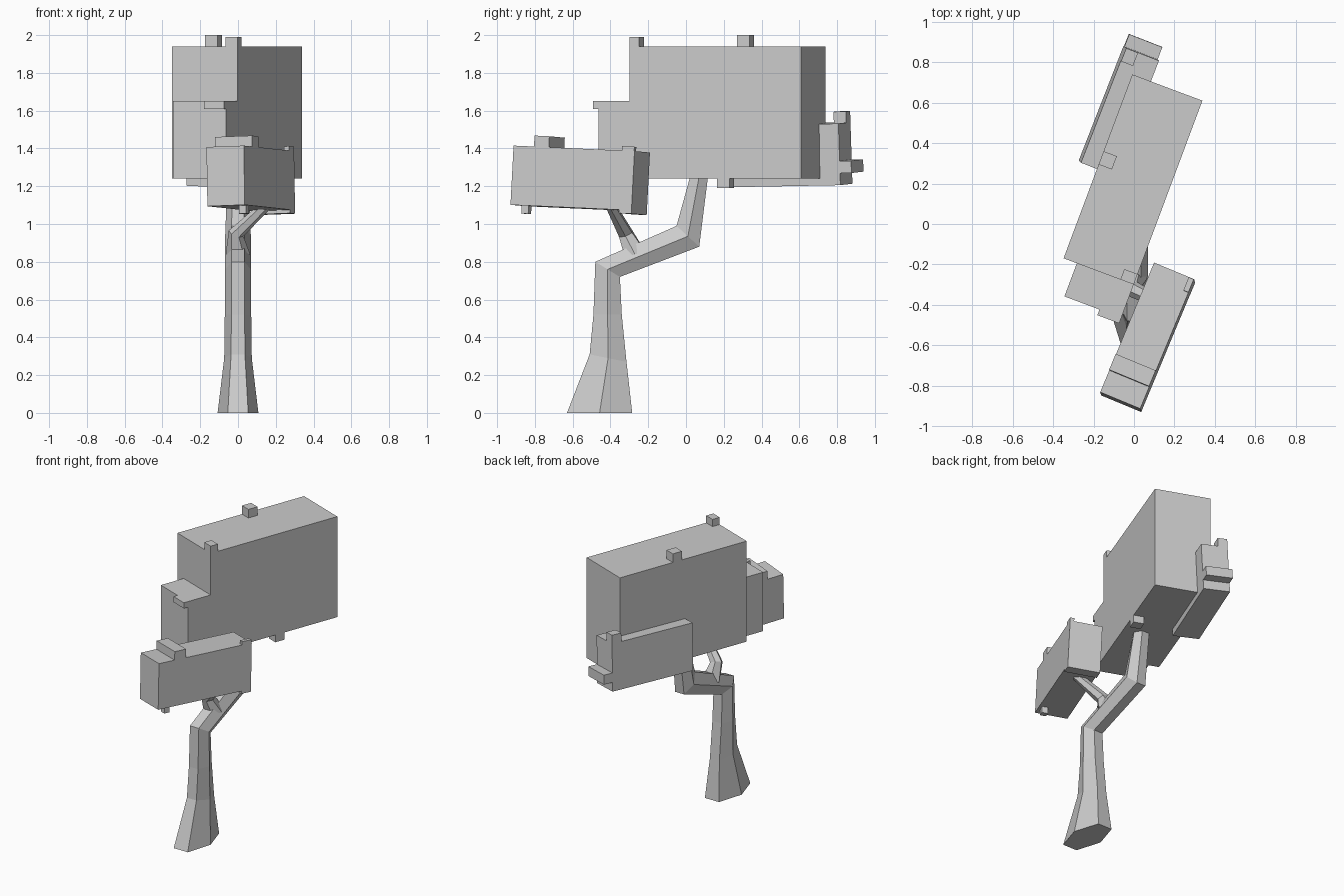
import bpy, bmesh
from math import radians, cos, sin, pi
from mathutils import Matrix, Vector, Euler

if "Cube" in bpy.data.objects:
    bpy.data.objects.remove(bpy.data.objects["Cube"])


def finish(name, bm):
    bmesh.ops.recalc_face_normals(bm, faces=bm.faces)
    me = bpy.data.meshes.new(name)
    bm.to_mesh(me)
    bm.free()
    ob = bpy.data.objects.new(name, me)
    bpy.context.collection.objects.link(ob)
    return ob


def foliage(name, centre, tilt, blocks):
    """Cluster of boxes (x0, x1, y0, y1, z0, z1) in one tilted local frame."""
    bm = bmesh.new()
    for x0, x1, y0, y1, z0, z1 in blocks:
        m = Matrix.Translation(((x0 + x1) / 2, (y0 + y1) / 2, (z0 + z1) / 2)) \
            @ Matrix.Diagonal((x1 - x0, y1 - y0, z1 - z0, 1))
        bmesh.ops.create_cube(bm, size=1, matrix=m)
    ob = finish(name, bm)
    ob.location = centre
    ob.rotation_euler = Euler([radians(a) for a in tilt])


def loft(name, rings):
    """Skin equal-sized rings of points and cap both ends."""
    bm = bmesh.new()
    rows = [[bm.verts.new(p) for p in r] for r in rings]
    n = len(rows[0])
    for a, b in zip(rows, rows[1:]):
        for i in range(n):
            j = (i + 1) % n
            bm.faces.new((a[i], a[j], b[j], b[i]))
    bm.faces.new(rows[0][::-1])
    bm.faces.new(rows[-1])
    finish(name, bm)


# Main foliage block, front step, lip and small cubes
foliage("main_foliage", (-.005, .22, 1.59), (0, 0, -20.5), [
    (-.185, .185, -.485, .485, -.35, .35),
    (-.115, .185, -.66, -.48, -.35, .06),
    (.07, .185, -.69, -.655, .02, .06),
    (-.185, -.115, .01, .08, .345, .41),
    (.115, .185, -.485, -.43, .345, .40),
    (.115, .185, .01, .08, -.40, -.345)])

# Low front-right foliage block
foliage("front_foliage", (.0675, -.56, 1.24), (-2.4, -2, -22.5), [
    (-.107, .107, -.347, .347, -.157, .157),
    (-.107, .107, -.23, -.145, .15, .215),
    (.08, .107, .275, .345, .15, .18),
    (-.107, .107, .275, .347, -.175, -.15),
    (.05, .09, -.29, -.25, -.20, -.15)])

# Rear-left foliage block
foliage("rear_foliage", (-.075, .56, 1.367), (1, 2.5, -21.3), [
    (-.088, .088, -.305, .305, -.163, .163),
    (-.088, -.025, .235, .305, .155, .222),
    (-.088, .088, .30, .37, -.10, -.035)])

# Bent six-sided trunk: front (y, z), back (y, z), half width
trunk = [((-.63, 0), (-.285, 0), .108),
         ((-.51, .31), (-.315, .27), .073),
         ((-.49, .52), (-.34, .52), .07),
         ((-.48, .80), (-.35, .72), .068),
         ((-.05, .99), (.07, .88), .068),
         ((.03, 1.28), (.12, 1.28), .055)]
rings = []
for (fy, fz), (by, bz), w in trunk:
    my, mz = (fy + by) / 2, (fz + bz) / 2
    rings.append([(-w * .5, fy, fz), (w * .5, fy, fz), (w, my, mz),
                  (w * .5, by, bz), (-w * .5, by, bz), (-w, my, mz)])
loft("trunk", rings)

# Small side branch carrying the front foliage
path = [(Vector((0, -.27, .84)), .065), (Vector((-.01, -.32, .95)), .042),
        (Vector((.15, -.40, 1.10)), .028)]
dirs = [Vector((0, -.25, 1)), Vector((.4, -.4, 1)), Vector((.8, -.4, .9))]
rings = []
for (p, r), d in zip(path, dirs):
    d.normalize()
    u = Vector((0, 1, 0)).cross(d).normalized()
    v = d.cross(u)
    rings.append([p + r * (cos(i * pi / 3) * u + sin(i * pi / 3) * v) for i in range(6)])
loft("side_branch", rings)
